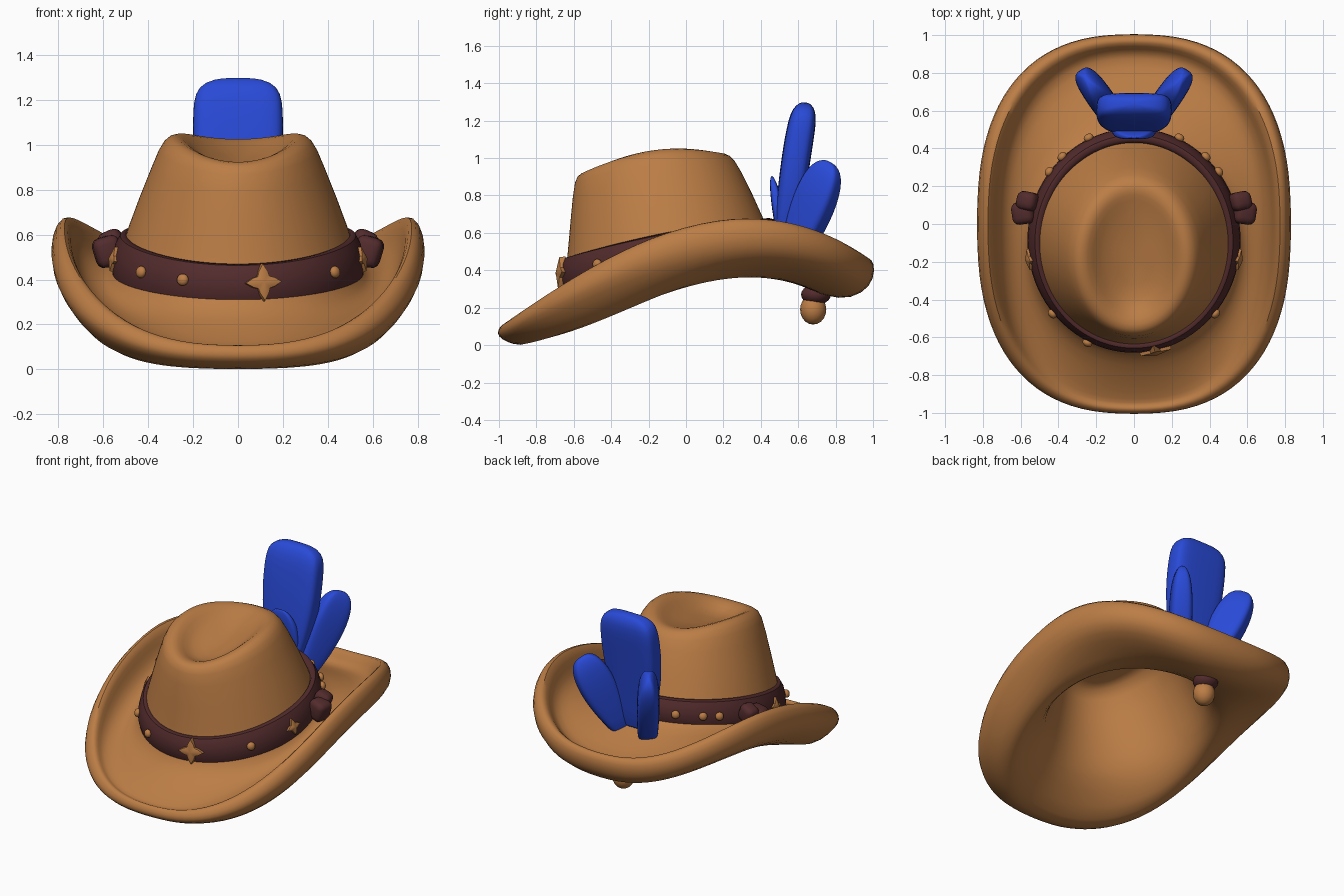
import bpy, bmesh, math
from mathutils import Vector, Matrix

if "Cube" in bpy.data.objects:
    bpy.data.objects.remove(bpy.data.objects["Cube"])


def material(name, rgb):
    m = bpy.data.materials.new(name)
    m.diffuse_color = (*rgb, 1)
    m.use_nodes = True
    m.node_tree.nodes["Principled BSDF"].inputs["Base Color"].default_value = m.diffuse_color
    return m


TAN = material("tan felt", (0.50, 0.205, 0.060))
MAROON = material("maroon leather", (0.085, 0.024, 0.025))
BLUE = material("blue feather", (0.022, 0.068, 0.68))


def finish(name, bm, mat, subdiv=0, angle=60):
    bmesh.ops.recalc_face_normals(bm, faces=bm.faces)
    me = bpy.data.meshes.new(name)
    bm.to_mesh(me)
    bm.free()
    me.materials.append(mat)
    ob = bpy.data.objects.new(name, me)
    bpy.context.collection.objects.link(ob)
    if subdiv:
        s = ob.modifiers.new("smooth", 'SUBSURF')
        s.levels = s.render_levels = subdiv
    bpy.ops.object.select_all(action='DESELECT')
    ob.select_set(True)
    bpy.context.view_layer.objects.active = ob
    bpy.ops.object.shade_smooth_by_angle(angle=math.radians(angle))
    return ob


def spow(v, p):
    return math.copysign(abs(v) ** p, v)


def ring_point(r, t, n=2, skew=0):
    """r: half width, front y, back y, then heights at front, side and back."""
    a, yf, yb, zf, zs, zb = r
    c = spow(math.cos(t), 2 / n)
    z = zs + (zb - zf) / 2 * c + ((zb + zf) / 2 - zs) * c * c + skew * (c - c ** 3)
    return Vector((a * spow(math.sin(t), 2 / n), (yf + yb) / 2 + (yb - yf) / 2 * c, z))


def ring(r, n=2, skew=0, count=48):
    return [ring_point(r, 2 * math.pi * i / count, n, skew) for i in range(count)]


def brim_ring(a, b, zf, zs, zb, skew=.09):
    """Brim rings get squarer and more centred as they get wider."""
    f = min(1, (a - .55) / .25)
    cy = -.08 * (1 - f)
    return ring((a, cy - b, cy + b, zf, zs, zb), 2 + .5 * f, skew)


def lining_ring(r, inset, drop):
    a, yf, yb, *z = r
    return ring((a - inset, yf + inset, yb - inset, *(h - drop for h in z)))


def loft(loops, ends=None, close=False):
    bm = bmesh.new()
    loops = [[bm.verts.new(p) for p in r] for r in loops]
    n = len(loops[0])
    pairs = list(zip(loops, loops[1:]))
    if close:
        pairs.append((loops[-1], loops[0]))
    for p, q in pairs:
        for i in range(n):
            j = (i + 1) % n
            bm.faces.new((p[i], p[j], q[j], q[i]))
    if ends:
        for loop, e in zip((loops[0], loops[-1]), ends):
            v = bm.verts.new(e)
            for i in range(n):
                bm.faces.new((loop[i], loop[(i + 1) % n], v))
    return bm


# Crown: from the dent over the ridge and down to the base
crown = [
    (.16, -.41, .06, .875, .955, .985),
    (.215, -.47, .13, .91, 1.01, 1.01),
    (.275, -.535, .18, .93, 1.055, 1.03),
    (.335, -.585, .235, .91, 1.02, 1.02),
    (.37, -.605, .285, .84, .94, .96),
    (.51, -.635, .43, .46, .59, .65),
    (.545, -.655, .47, .30, .43, .53),
]
# Brim: outward along the top, round the lip, then back underneath
brim = [
    (.60, .68, .22, .40, .475),
    (.68, .815, .145, .425, .41),
    (.727, .915, .10, .50, .38),
    (.745, .945, .095, .59, .42),
    (.773, .968, .11, .645, .47),
    (.815, .998, .10, .62, .46),
    (.842, 1.014, .06, .53, .40),
    (.815, .99, .03, .44, .31),
]
underside = [(.735, .91, .005, .35, .245), (.64, .80, -.01, .29, .25)]
lining = [(6, -.01, .15), (6, .06, .05), (5, .07, .05), (4, .05, .08), (3, .08, .12)]
hat = [ring(r) for r in crown] + [brim_ring(*r) for r in brim]
hat += [brim_ring(*r, .19) for r in underside]
hat += [lining_ring(crown[i], inset, drop) for i, inset, drop in lining]
finish("hat", loft(hat, ((0, -.17, .915), (0, -.17, .85))), TAN, 1, 75)

# Band around the crown
low = (.57, -.675, .505, .295, .41, .51)
mid = (.565, -.69, .515, .385, .51, .60)
top = (.53, -.665, .475, .48, .615, .69)
band = [ring(low), ring(mid), ring(top), lining_ring(top, .06, .01), lining_ring(low, .05, 0)]
finish("hat_band", loft(band, close=True), MAROON, 1)


def on_band(t):
    """Frame on the band: x along it, y up, z outward."""
    p = ring_point(mid, t)
    tan = (ring_point(mid, t - .01) - ring_point(mid, t + .01)).normalized()
    up = (ring_point(top, t) - ring_point(low, t)).normalized()
    out = tan.cross(up).normalized()
    if out.xy.dot((p - Vector((0, -.09, 0))).xy) < 0:
        out, tan = -out, -tan
    up = out.cross(tan).normalized()
    return Matrix((tan, up, out)).transposed().to_4x4(), p


def star(name, t, size):
    """Four blunt arms with a raised centre."""
    bm = bmesh.new()
    outline = []
    for i in range(16):
        r = size * (1, .64, .46, .64)[i % 4]
        a = math.pi * i / 8
        outline.append((r * math.cos(a), r * math.sin(a)))
    back = [bm.verts.new((x, y, -.03)) for x, y in outline]
    front = [bm.verts.new((x * .93, y * .93, .004)) for x, y in outline]
    tip = bm.verts.new((0, 0, .02))
    for i in range(16):
        j = (i + 1) % 16
        bm.faces.new((back[i], back[j], front[j], front[i]))
        bm.faces.new((front[i], front[j], tip))
    bm.faces.new(back)
    m, p = on_band(t)
    bm.transform(Matrix.Translation(p) @ m)
    finish(name, bm, TAN, 0, 50)


def ball(name, loc, scale, mat, rot=Matrix()):
    bm = bmesh.new()
    bmesh.ops.create_uvsphere(bm, u_segments=16, v_segments=10, radius=1)
    bm.transform(Matrix.Translation(loc) @ rot @ Matrix.Diagonal((*scale, 1)))
    finish(name, bm, mat)


# Stars and studs set into the band
star("front_star", math.pi - .205, .088)
for side, s in (("right", 1), ("left", -1)):
    star(side + "_star", s * 1.74, .06)
    for i, t in enumerate((.44, .74, .92, 2.27, 2.69)):
        if i < 4 or s < 0:
            m, p = on_band(s * t)
            ball(f"{side}_stud_{i + 1}", p, (.027, .027, .02), TAN, m)


def soft_box(name, loc, size, turn, lean, mat):
    bm = bmesh.new()
    bmesh.ops.create_cube(bm, size=1)
    bm.transform(Matrix.Diagonal((*size, 1)))
    bmesh.ops.bevel(bm, geom=bm.edges[:], offset=.035, segments=3, profile=.5, affect='EDGES')
    bm.transform(Matrix.Translation(loc) @ Matrix.Rotation(turn, 4, 'Z') @ Matrix.Rotation(lean, 4, 'Y'))
    finish(name, bm, mat)


# Side bows on the band
for side, s in (("right", 1), ("left", -1)):
    soft_box(side + "_bow_knot", (s * .58, .06, .525), (.12, .12, .135), s * -.15, s * .3, MAROON)
    soft_box(side + "_bow_loop", (s * .56, .12, .56), (.11, .10, .12), s * .2, s * .4, MAROON)


def feather(name, base, tip, wide, width, thick, root, blunt, bow=0):
    """Rounded flat blade that widens from its root and closes at its tip."""
    base, tip, wide = Vector(base), Vector(tip), Vector(wide)
    axis = (tip - base).normalized()
    wide = (wide - axis * wide.dot(axis)).normalized()
    flat = axis.cross(wide)
    loops = []
    for s in (0, .2, .4, .6, .75, .87, .95, .99):
        grow = root + (1 - root) * math.sin(min(1, s / .65) * math.pi / 2)
        w = width * grow * (1 - s ** blunt) ** .4
        h = thick * (.7 + .3 * grow) * (1 - s ** (blunt * .75)) ** .5
        p = base.lerp(tip, s) + Vector((0, bow * math.sin(math.pi * s), 0))
        loops.append([p + wide * w * spow(math.cos(a), .45) + flat * h * spow(math.sin(a), .55)
                      for a in (2 * math.pi * i / 20 for i in range(20))])
    finish(name, loft(loops, (base, tip)), BLUE, 1)


# Feather cluster behind the crown
feather("centre_feather", (0, .53, .48), (0, .64, 1.30), (1, 0, 0), .202, .078, .45, 26, -.012)
feather("short_feather", (0, .53, .55), (0, .458, .905), (1, 0, 0), .13, .04, .8, 2.5)
for side, s in (("right", 1), ("left", -1)):
    feather(side + "_feather", (s * .10, .56, .44), (s * .255, .77, .98), (s * .55, .8, -.4),
            .12, .074, .45, 7)

# Toggle hanging below the back of the brim
ball("toggle_collar", (0, .695, .27), (.08, .08, .055), MAROON)
ball("toggle", (0, .68, .19), (.07, .07, .08), TAN)
